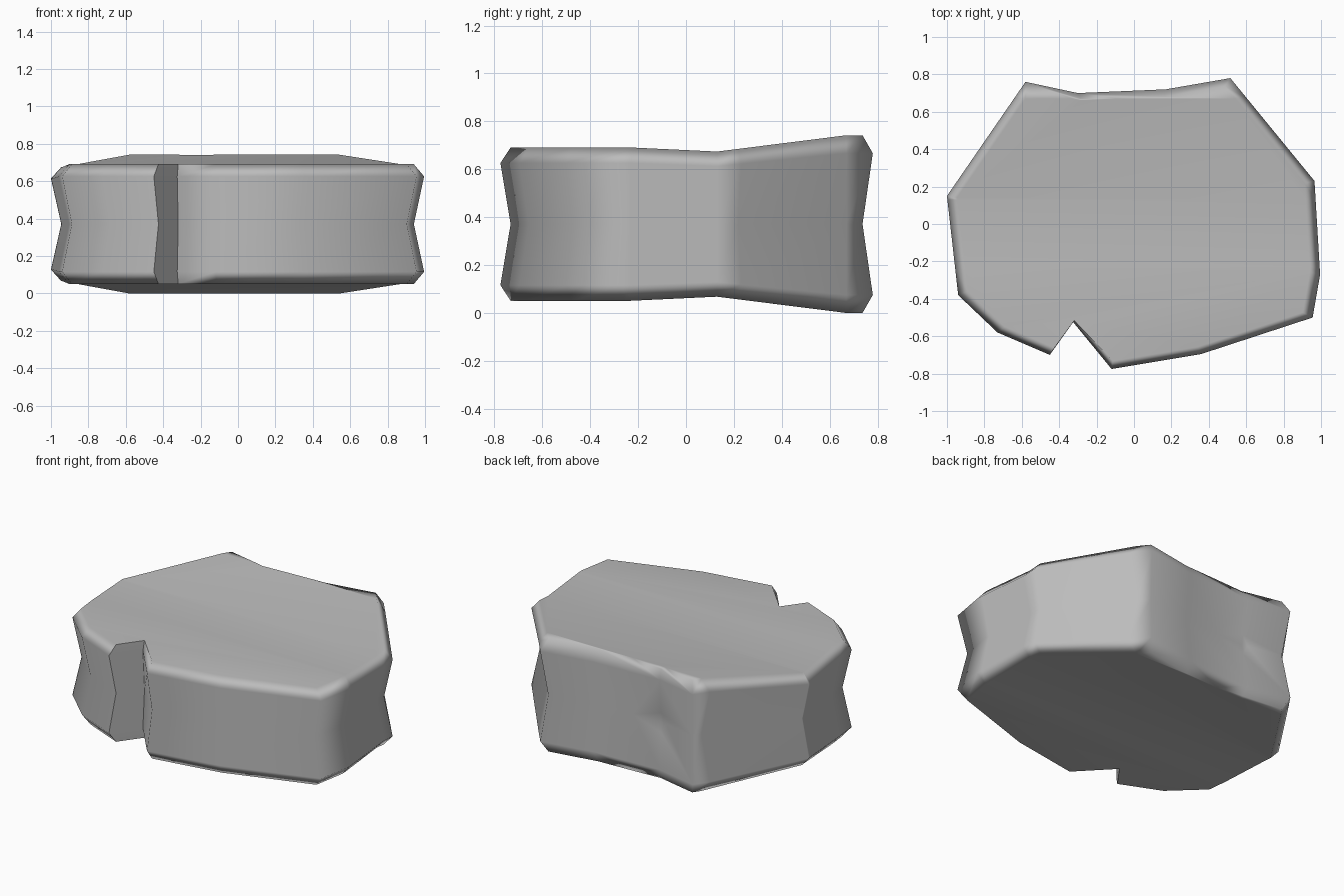
import bpy, bmesh
from mathutils import Vector

cube = bpy.data.objects.get("Cube")
if cube:
    bpy.data.objects.remove(cube, do_unlink=True)

# Stone colour
stone = bpy.data.materials.new("stone_grey")
stone.use_nodes = True
grey = (0.5, 0.5, 0.5, 1)
stone.diffuse_color = grey
stone.node_tree.nodes["Principled BSDF"].inputs["Base Color"].default_value = grey

# Widest outline of the slab, counter-clockwise, with a notch in the front
NOTCH = (-0.325, -0.525)
OUTLINE = [(-0.58, 0.76), (-1, 0.15), (-0.94, -0.38), (-0.73, -0.58),
           (-0.45, -0.70), NOTCH, (-0.12, -0.775), (0.36, -0.695),
           (0.955, -0.50), (0.995, -0.27), (0.965, 0.23), (0.515, 0.78),
           (0.17, 0.72), (-0.30, 0.70)]
MID = 0.371
# Height from the middle and outline scale for each ring, bottom to top
RINGS = [(-0.32, 0.945), (-0.255, 1), (0, 0.945), (0.255, 1), (0.32, 0.945)]
# Half thickness along the depth: level front, shallow dip, raised back
PROFILE = [(-1, 0.32), (-0.23, 0.32), (0.13, 0.303), (0.67, 0.371), (1, 0.371)]


def half_thickness(y):
    for (y0, h0), (y1, h1) in zip(PROFILE, PROFILE[1:]):
        if y <= y1:
            return h0 + (h1 - h0) * (y - y0) / (y1 - y0)


bm = bmesh.new()
rings = []
for level, size in RINGS:
    ring = []
    for p in OUTLINE:
        s = 1 - (1 - size) * 0.3 if p == NOTCH else size
        ring.append(bm.verts.new((p[0] * s, p[1] * s, level)))
    rings.append(ring)

# Side walls and rims
count = len(OUTLINE)
for low, high in zip(rings, rings[1:]):
    for i in range(count):
        j = (i + 1) % count
        bm.faces.new((low[i], low[j], high[j], high[i]))
caps = [bm.faces.new(rings[0][::-1]), bm.faces.new(rings[-1])]

# Fold lines across the top and bottom
for y, _ in PROFILE[1:-1]:
    bmesh.ops.bisect_plane(bm, geom=bm.verts[:] + bm.edges[:] + bm.faces[:],
                           plane_co=Vector((0, y, 0)), plane_no=Vector((0, 1, 0)))
for v in bm.verts:
    v.co.z = MID + v.co.z * half_thickness(v.co.y) / 0.32
bmesh.ops.recalc_face_normals(bm, faces=bm.faces[:])

mesh = bpy.data.meshes.new("stone_slab")
bm.to_mesh(mesh)
bm.free()
mesh.materials.append(stone)
slab = bpy.data.objects.new("stone_slab", mesh)
bpy.context.collection.objects.link(slab)

# Soft rims, crisp notch
bpy.ops.object.select_all(action="DESELECT")
slab.select_set(True)
bpy.context.view_layer.objects.active = slab
bpy.ops.object.shade_smooth_by_angle(angle=1.25)
weighted = slab.modifiers.new("weighted_normals", "WEIGHTED_NORMAL")
weighted.keep_sharp = True
